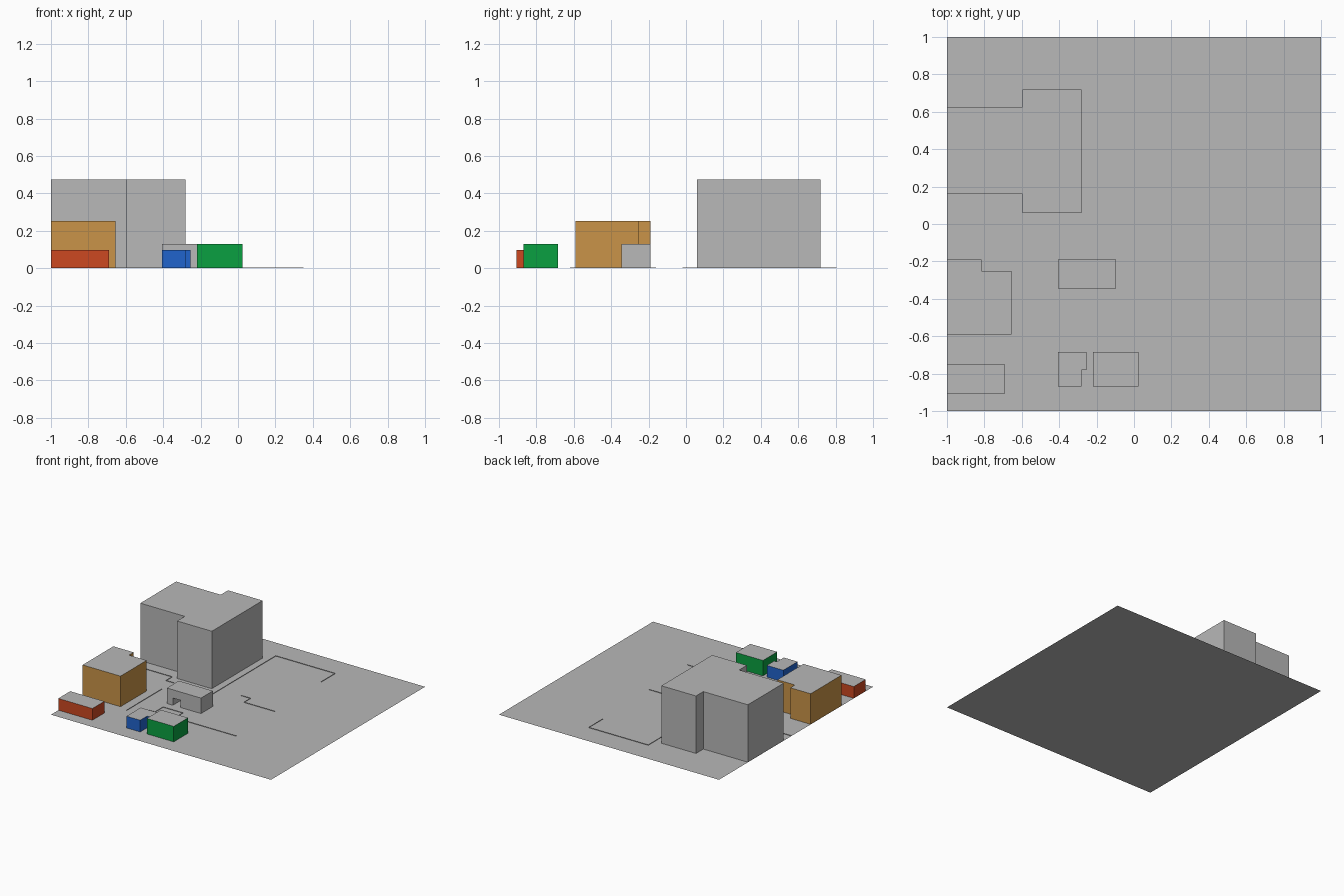
import bpy, bmesh
from mathutils import Vector

if "Cube" in bpy.data.objects:
    bpy.data.objects.remove(bpy.data.objects["Cube"])


def material(name, rgb):
    m = bpy.data.materials.new(name)
    m.diffuse_color = (*rgb, 1)
    m.use_nodes = True
    m.node_tree.nodes["Principled BSDF"].inputs["Base Color"].default_value = m.diffuse_color
    return m


GREY = material("concrete grey", (0.48, 0.48, 0.48))
ORANGE = material("ochre wall", (0.59, 0.296, 0.065))
RED = material("brick red wall", (0.604, 0.065, 0.015))
BLUE = material("blue wall", (0.0144, 0.127, 0.604))
GREEN = material("green wall", (0.003, 0.352, 0.053))


def finish(bm, name, *mats):
    mesh = bpy.data.meshes.new(name)
    bm.to_mesh(mesh)
    bm.free()
    for m in mats:
        mesh.materials.append(m)
    ob = bpy.data.objects.new(name, mesh)
    bpy.context.collection.objects.link(ob)
    return ob


def prism(name, points, direction, wall):
    """Extrude a closed profile; upward faces at the top get the grey roof."""
    bm = bmesh.new()
    base = bm.faces.new([bm.verts.new(p) for p in points])
    ext = bmesh.ops.extrude_face_region(bm, geom=[base], use_keep_orig=True)
    verts = [g for g in ext["geom"] if isinstance(g, bmesh.types.BMVert)]
    bmesh.ops.translate(bm, verts=verts, vec=Vector(direction))
    bmesh.ops.recalc_face_normals(bm, faces=bm.faces[:])
    bm.normal_update()
    for f in bm.faces:
        f.material_index = 1 if f.normal.z > 0.9 else 0
    return finish(bm, name, wall, GREY)


def building(name, plan, height, wall):
    # floor sits a hair above the ground slab so the two do not overlap
    return prism(name, [(x, y, 0.001) for x, y in plan], (0, 0, height - 0.001), wall)


def rect(x0, y0, x1, y1):
    return [(x0, y0), (x1, y0), (x1, y1), (x0, y1)]


# Ground sheet
bm = bmesh.new()
bm.faces.new([bm.verts.new((x, y, 0)) for x, y in rect(-1, -1, 1, 1)])
finish(bm, "ground", GREY)

# Large T-shaped hall
building("large_hall", [(-1, 0.16), (-0.595, 0.16), (-0.595, 0.06), (-0.28, 0.06),
                        (-0.28, 0.72), (-0.595, 0.72), (-0.595, 0.625), (-1, 0.625)],
         0.473, GREY)

# Coloured blocks with grey roofs
building("ochre_block", [(-1, -0.59), (-0.655, -0.59), (-0.655, -0.25),
                         (-0.815, -0.25), (-0.815, -0.19), (-1, -0.19)], 0.252, ORANGE)
building("red_block", rect(-1, -0.905, -0.69, -0.75), 0.097, RED)
building("blue_block", [(-0.405, -0.87), (-0.28, -0.87), (-0.28, -0.78),
                        (-0.255, -0.78), (-0.255, -0.685), (-0.405, -0.685)], 0.097, BLUE)
building("green_block", rect(-0.22, -0.87, 0.025, -0.685), 0.128, GREEN)

# Gatehouse: front profile with a passage, extruded to the back
gate = [(-0.405, 0.001), (-0.35, 0.001), (-0.35, 0.06), (-0.28, 0.06),
        (-0.28, 0.001), (-0.095, 0.001), (-0.095, 0.128), (-0.405, 0.128)]
prism("gatehouse", [(x, -0.345, z) for x, z in gate], (0, 0.155, 0), GREY)

# Low kerbs: thin upright strips along the street edges
kerbs = {
    "north_kerb": [(-1, 0.06), (-0.64, 0.06), (-0.64, -0.02), (-0.22, -0.02),
                   (-0.22, 0.805), (0.32, 0.805), (0.32, 0.62)],
    "middle_kerb": [(-0.03, 0.085), (0.055, 0.085), (0.055, 0), (0.335, 0)],
    "south_kerb": [(-0.45, -0.52), (-0.39, -0.52), (-0.39, -0.415),
                   (-0.21, -0.415), (-0.21, -0.52), (0.35, -0.52)],
    "west_kerb": [(-0.58, -0.16), (-0.58, -0.62)],
}
for name, path in kerbs.items():
    bm = bmesh.new()
    low = [bm.verts.new((x, y, 0)) for x, y in path]
    high = [bm.verts.new((x, y, 0.004)) for x, y in path]
    for i in range(len(path) - 1):
        bm.faces.new((low[i], low[i + 1], high[i + 1], high[i]))
    finish(bm, name, GREY)
